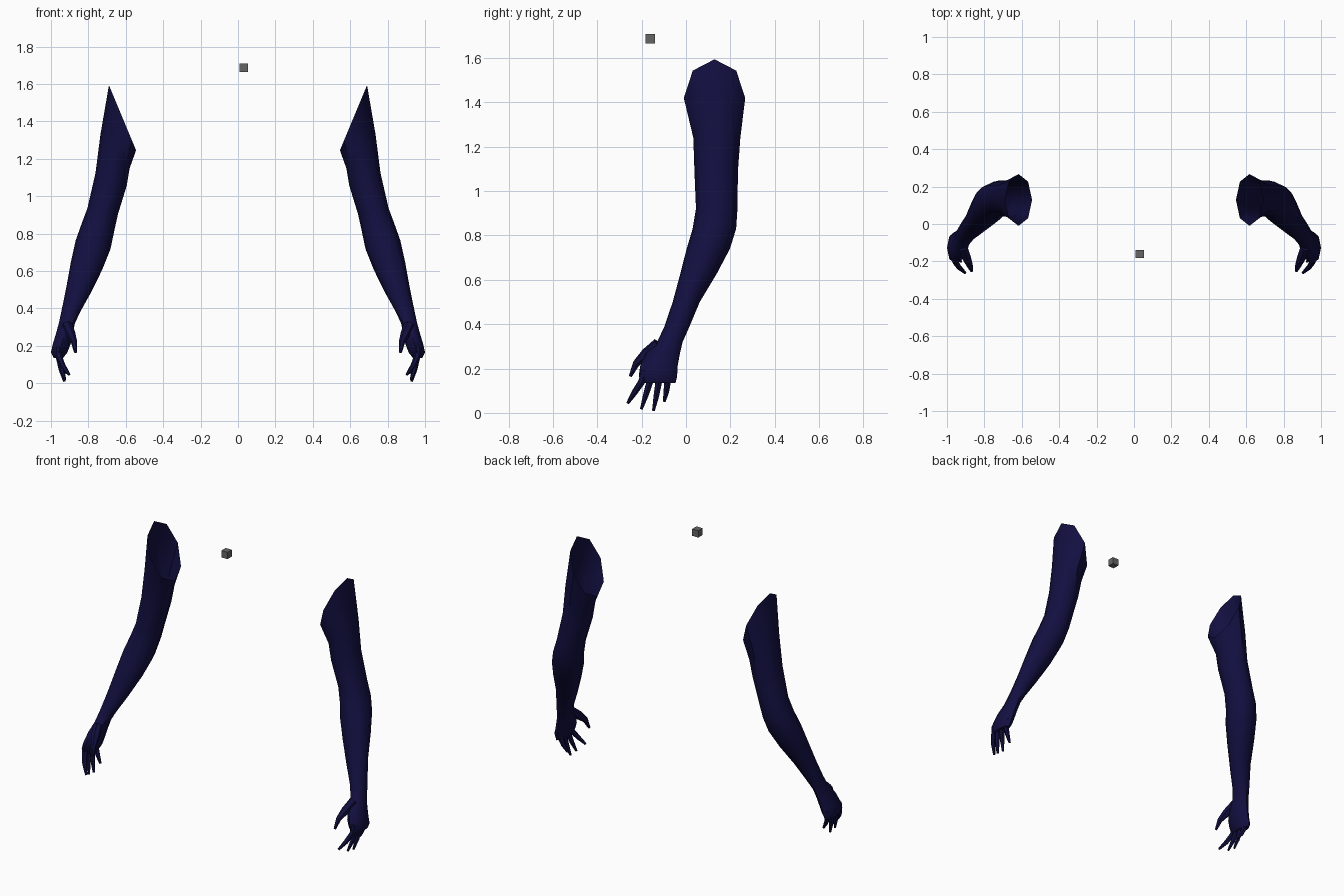
import bpy, bmesh, math
from mathutils import Vector

if "Cube" in bpy.data.objects:
    bpy.data.objects.remove(bpy.data.objects["Cube"])


def material(name, color):
    m = bpy.data.materials.new(name)
    m.diffuse_color = (*color, 1)
    m.use_nodes = True
    m.node_tree.nodes["Principled BSDF"].inputs["Base Color"].default_value = m.diffuse_color
    return m


NAVY = material("dark navy", (0.006, 0.005, 0.052))
GREY = material("mid grey", (0.13, 0.13, 0.13))


def loft(bm, rings, cap_start, cap_end):
    """Skin a list of closed rings of points."""
    loops = [[bm.verts.new(p) for p in ring] for ring in rings]
    n = len(loops[0])
    for a, b in zip(loops, loops[1:]):
        for i in range(n):
            j = (i + 1) % n
            bm.faces.new((a[i], b[i], b[j], a[j]))
    if cap_start:
        bm.faces.new(loops[0])
    if cap_end:
        bm.faces.new(loops[-1][::-1])


def finish(name, bm, mat, mirrored):
    if mirrored:
        bmesh.ops.scale(bm, vec=(-1, 1, 1), verts=bm.verts)
        bmesh.ops.reverse_faces(bm, faces=bm.faces)
    mesh = bpy.data.meshes.new(name)
    bm.to_mesh(mesh)
    bm.free()
    mesh.materials.append(mat)
    obj = bpy.data.objects.new(name, mesh)
    bpy.context.collection.objects.link(obj)
    bpy.context.view_layer.objects.active = obj
    obj.select_set(True)
    bpy.ops.object.shade_smooth_by_angle(angle=math.radians(50))
    obj.select_set(False)


# Arm sections: height, inner x, outer x, front y, back y, slope of the section
SECTIONS = [
    (1.42, 0.545, 0.69, -0.01, 0.267, 2.4),
    (1.24, 0.58, 0.735, 0.033, 0.245, 1.2),
    (1.09, 0.595, 0.762, 0.038, 0.234, 0.4),
    (0.92, 0.642, 0.805, 0.045, 0.232, 0.2),
    (0.83, 0.662, 0.838, 0.03, 0.226, 0.2),
    (0.74, 0.682, 0.868, 0.003, 0.198, 0.25),
    (0.63, 0.725, 0.893, -0.025, 0.14, 0.25),
    (0.50, 0.785, 0.918, -0.06, 0.062, 0.2),
    (0.39, 0.842, 0.942, -0.097, 0.016, 0.1),
    (0.32, 0.872, 0.958, -0.13, -0.015, 0.0),
    (0.27, 0.882, 0.972, -0.18, -0.027, 0.0),
    (0.21, 0.895, 0.99, -0.207, -0.038, 0.0),
    (0.165, 0.912, 1.0, -0.213, -0.04, 0.0),
    (0.135, 0.935, 0.985, -0.195, -0.047, 0.0),
]


def arm_rings(sides=8):
    for z, x0, x1, y0, y1, slope in SECTIONS:
        rx, ry = (x1 - x0) / 2, (y1 - y0) / 2
        ring = []
        for i in range(sides):
            a = 2 * math.pi * i / sides
            dx = rx * math.cos(a)
            ring.append(((x0 + x1) / 2 + dx, (y0 + y1) / 2 + ry * math.sin(a), z + slope * dx))
        yield ring


def tube(bm, path, radii, sides=6):
    """Tapered closed tube along a path that runs mostly downwards."""
    pts = [Vector(p) for p in path]
    rings = []
    for i, p in enumerate(pts):
        d = (pts[min(i + 1, len(pts) - 1)] - pts[max(i - 1, 0)]).normalized()
        u = Vector((0, 1, 0)).cross(d).normalized()
        v = d.cross(u)
        rings.append([p + radii[i] * (u * math.cos(t) + v * math.sin(t))
                      for t in (2 * math.pi * k / sides for k in range(sides))])
    loft(bm, rings, True, True)


# Base y, tip x, tip y, tip z of index, middle, ring and little fingers
FINGERS = [
    (-0.195, 0.902, -0.262, 0.045),
    (-0.158, 0.925, -0.201, 0.018),
    (-0.118, 0.928, -0.147, 0.01),
    (-0.078, 0.915, -0.098, 0.052),
]

for side, mirrored in (("right", False), ("left", True)):
    # Arm and palm, open at the shoulder
    bm = bmesh.new()
    loft(bm, list(arm_rings()), False, True)
    finish(side + "_arm", bm, NAVY, mirrored)

    # Curled fingers
    bm = bmesh.new()
    for y, tx, ty, tz in FINGERS:
        tube(bm, [(0.96, y + 0.01, 0.19),
                  (0.957, y - 0.005, 0.14),
                  (0.6 * 0.957 + 0.4 * tx, y + (ty - y) * 0.55, 0.14 + (tz - 0.14) * 0.5),
                  (tx, ty, tz)],
             [0.022, 0.017, 0.014, 0.007])
    finish(side + "_fingers", bm, NAVY, mirrored)

    # Thumb
    bm = bmesh.new()
    tube(bm, [(0.915, -0.125, 0.31), (0.895, -0.18, 0.265),
              (0.877, -0.225, 0.222), (0.868, -0.251, 0.165)],
         [0.028, 0.026, 0.017, 0.008])
    finish(side + "_thumb", bm, NAVY, mirrored)

# Small floating cube
bm = bmesh.new()
bmesh.ops.create_cube(bm, size=0.044)
bmesh.ops.translate(bm, vec=(0.031, -0.161, 1.687), verts=bm.verts)
finish("small_cube", bm, GREY, False)
